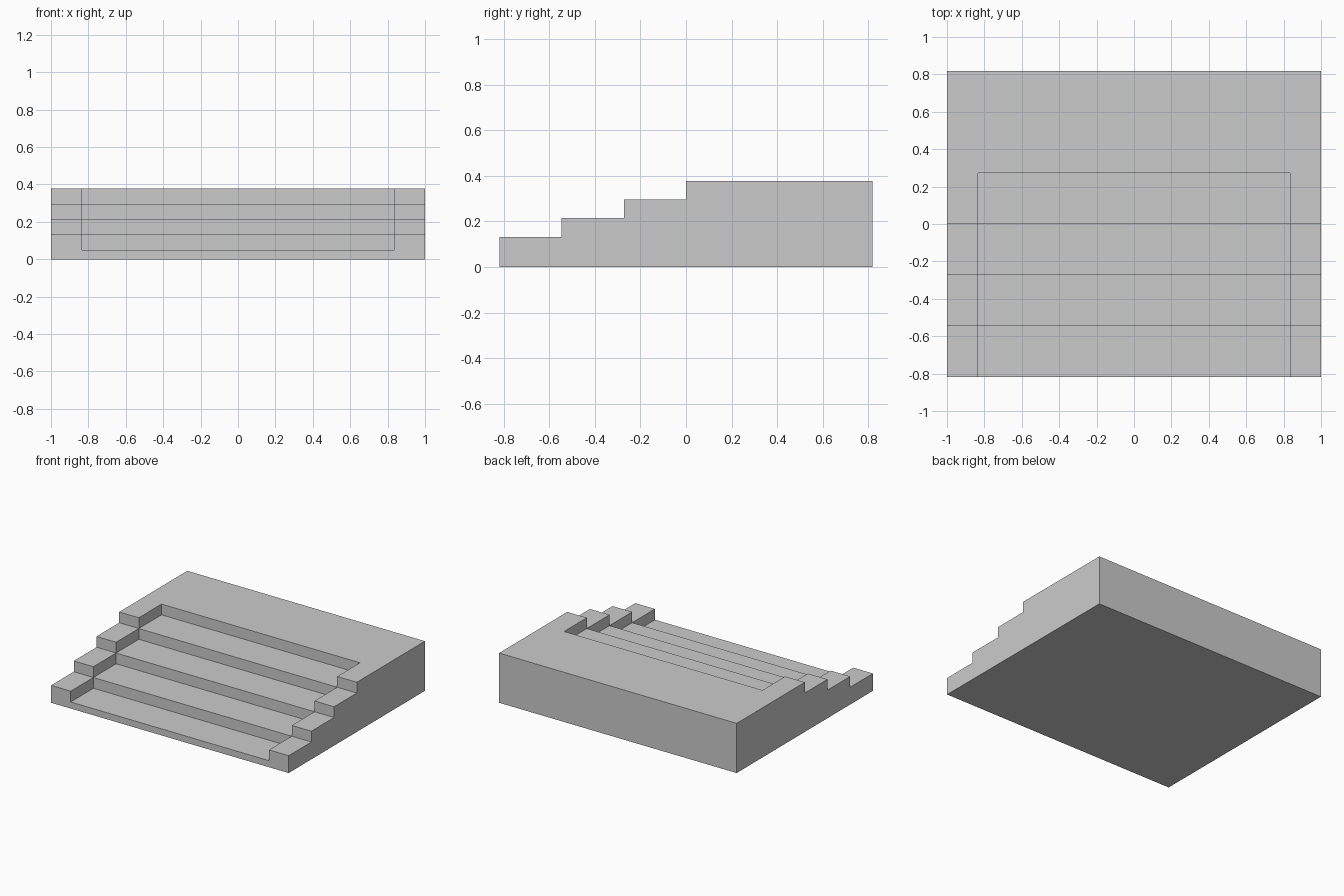
import bpy, bmesh

if "Cube" in bpy.data.objects:
    bpy.data.objects.remove(bpy.data.objects["Cube"])

RUN, RISE = 0.273, 0.082          # tread depth and riser height
HALF_W, POCKET_W = 1.0, 0.835     # half widths of block and sunken stair
FRONT, BACK = -3 * RUN, 3 * RUN
LOW = 0.05                        # lowest sunken tread


def stair_profile(first_z, risers, extra=()):
    """Closed (y, z) outline: front, rising treads, back, bottom."""
    pts = [(FRONT, 0.0), *extra, (FRONT, first_z)]
    y, z = FRONT, first_z
    for _ in range(risers):
        y += RUN
        pts += [(y, z), (y, z + RISE)]
        z += RISE
    if risers == 3:
        pts.append((y + RUN, z))  # meets the back of the sunken stair
    return pts + [(BACK, z), (BACK, 0.0)]


bm = bmesh.new()


def face(coords):
    return bm.faces.new([bm.verts.new(c) for c in coords])


def ribbon(profile, x0, x1):
    for (ya, za), (yb, zb) in zip(profile, profile[1:] + profile[:1]):
        face([(x0, ya, za), (x1, ya, za), (x1, yb, zb), (x0, yb, zb)])


outer = stair_profile(LOW + RISE, 3, extra=[(FRONT, LOW)])
inner = stair_profile(LOW, 4)

# Sunken central stair
ribbon(inner, -POCKET_W, POCKET_W)

for s in (-1, 1):
    # Stepped cheek and its outer side
    ribbon(outer, s * POCKET_W, s * HALF_W)
    face([(s * HALF_W, y, z) for y, z in outer])
    # Inner wall of the cheek, one panel per tread
    for i in range(4):
        y, z, x = FRONT + i * RUN, LOW + i * RISE, s * POCKET_W
        face([(x, y, z), (x, y + RUN, z), (x, y + RUN, z + RISE), (x, y, z + RISE)])

# Weld, merge coplanar faces and orient outwards
bmesh.ops.remove_doubles(bm, verts=bm.verts[:], dist=1e-4)
bmesh.ops.recalc_face_normals(bm, faces=bm.faces[:])
bmesh.ops.dissolve_limit(bm, angle_limit=0.01, verts=bm.verts[:], edges=bm.edges[:])

mesh = bpy.data.meshes.new("stair_block")
bm.to_mesh(mesh)
bm.free()
bpy.context.collection.objects.link(bpy.data.objects.new("stair_block", mesh))
